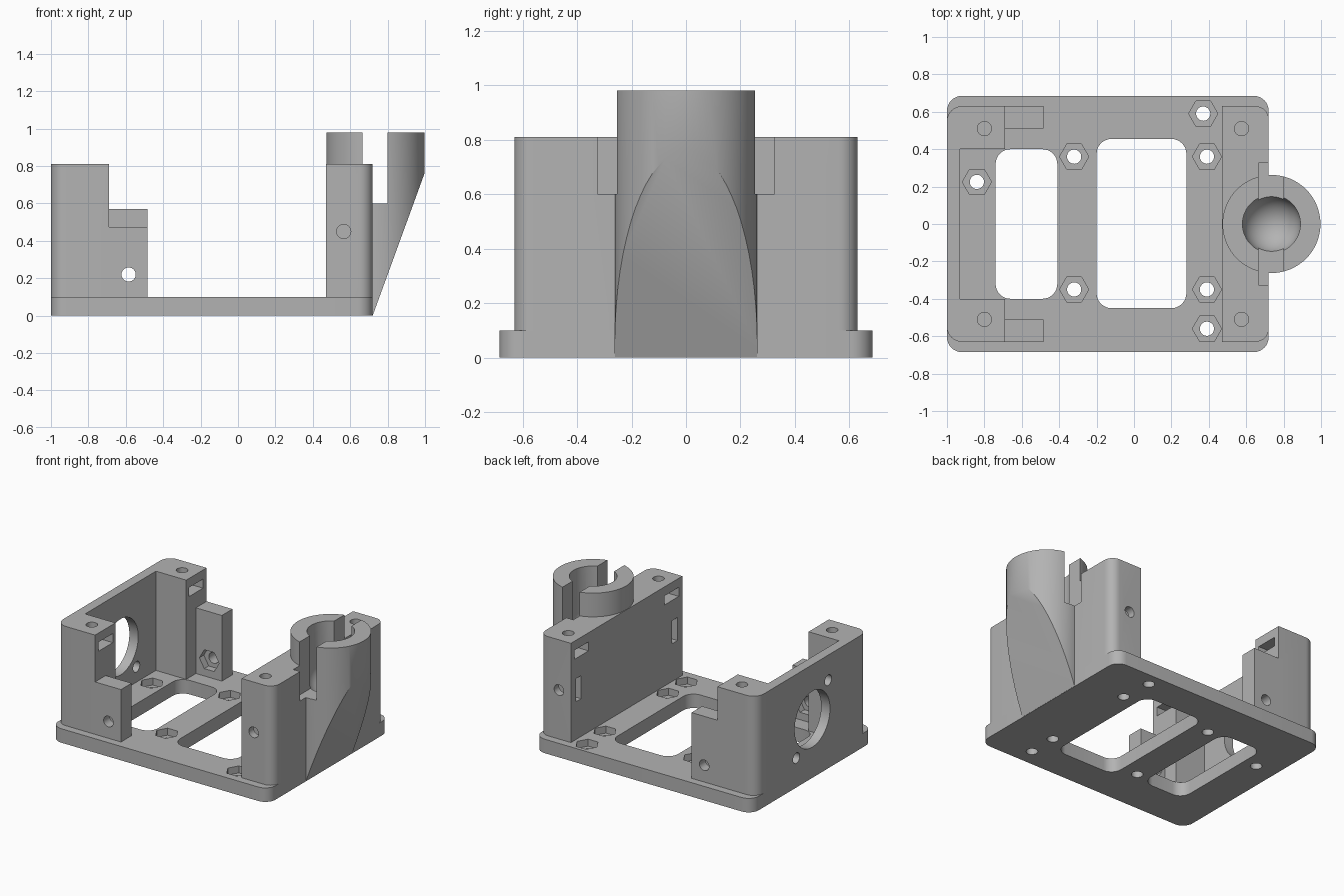
import bpy, bmesh
from math import pi, sin, cos, radians
from mathutils import Matrix

if "Cube" in bpy.data.objects:
    bpy.data.objects.remove(bpy.data.objects["Cube"])

grey = bpy.data.materials.new("plain grey plastic")
grey.use_nodes = True
grey.diffuse_color = (0.45, 0.45, 0.45, 1)
grey.node_tree.nodes["Principled BSDF"].inputs["Base Color"].default_value = grey.diffuse_color


def finish_mesh(bm, name):
    bmesh.ops.recalc_face_normals(bm, faces=bm.faces)
    mesh = bpy.data.meshes.new(name)
    bm.to_mesh(mesh)
    bm.free()
    mesh.materials.append(grey)
    obj = bpy.data.objects.new(name, mesh)
    bpy.context.collection.objects.link(obj)
    return obj


def prism(name, pts, lo, hi, axis="z"):
    """Extrude a flat profile from lo to hi along an axis."""
    place = {"x": lambda u, v, w: (w, u, v),
             "y": lambda u, v, w: (u, w, v),
             "z": lambda u, v, w: (u, v, w)}[axis]
    bm = bmesh.new()
    rings = [[bm.verts.new(place(u, v, w)) for u, v in pts] for w in (lo, hi)]
    n = len(pts)
    for ring in rings:
        bm.faces.new(ring)
    for i in range(n):
        j = (i + 1) % n
        bm.faces.new((rings[0][i], rings[0][j], rings[1][j], rings[1][i]))
    return finish_mesh(bm, name)


def ngon(u, v, r, n=32):
    return [(u + r * cos(2 * pi * i / n), v + r * sin(2 * pi * i / n)) for i in range(n)]


def rect(x0, x1, y0, y1, left=0.0, right=0.0, steps=8):
    """Rectangle with separate corner radii for its left and right ends."""
    pts = []
    corners = ((x1, y1, right, -1, -1), (x0, y1, left, 1, -1),
               (x0, y0, left, 1, 1), (x1, y0, right, -1, 1))
    for k, (x, y, r, sx, sy) in enumerate(corners):
        if r == 0:
            pts.append((x, y))
            continue
        for i in range(steps + 1):
            a = pi / 2 * (k + i / steps)
            pts.append((x + sx * r + r * cos(a), y + sy * r + r * sin(a)))
    return pts


def combine(target, tool, operation="DIFFERENCE"):
    """Apply a boolean and throw the tool away."""
    mod = target.modifiers.new("bool", "BOOLEAN")
    mod.operation, mod.solver, mod.object = operation, "EXACT", tool
    bpy.context.view_layer.update()
    result = bpy.data.meshes.new_from_object(
        target.evaluated_get(bpy.context.evaluated_depsgraph_get()))
    target.modifiers.clear()
    target.data = result
    bpy.data.objects.remove(tool)


def cut(target, pts, lo, hi, axis="z"):
    combine(target, prism("cutter", pts, lo, hi, axis))


def add(target, pts, lo, hi, axis="z"):
    combine(target, prism("addition", pts, lo, hi, axis), "UNION")


HOLE, NUT, TOP = 0.038, 0.078, 0.81

# Base plate with two windows and seven nut pockets
base = prism("base_plate", rect(-1, 0.72, -0.685, 0.685, 0.08, 0.08), 0, 0.1)
cut(base, rect(-0.74, -0.41, -0.4, 0.4, 0.08, 0.08), -0.1, 0.2)
cut(base, rect(-0.2, 0.28, -0.45, 0.455, 0.08, 0.08), -0.1, 0.2)
for x, y in ((0.37, 0.59), (0.39, 0.36), (0.39, -0.35), (0.39, -0.56),
             (-0.32, 0.36), (-0.32, -0.35), (-0.84, 0.225)):
    cut(base, ngon(x, y, NUT, 6), 0.05, 0.2)
    cut(base, ngon(x, y, HOLE), -0.1, 0.2)

# Motor wall: U-shaped block with a round opening and two screw holes
motor = prism("motor_wall", rect(-1, -0.69, -0.63, 0.63, 0.08), 0.1, TOP)
cut(motor, rect(-0.93, -0.5, -0.4, 0.4), 0, 1)
cut(motor, ngon(0, 0.42, 0.2, 48), -1.1, -0.9, "x")
for side in (1, -1):
    cut(motor, ngon(side * 0.18, 0.42 - side * 0.21, HOLE), -1.1, -0.9, "x")

# Stepped brackets beside the motor wall, with nut pockets on the inside
for side, height in ((1, 0.57), (-1, 0.475)):
    y0, y1 = sorted((side * 0.51, side * 0.63))
    add(motor, rect(-0.72, -0.485, y0, y1), 0.1, height)
    y0, y1 = sorted((side * 0.45, side * 0.56))
    cut(motor, ngon(-0.585, 0.22, NUT, 6), y0, y1, "y")
    y0, y1 = sorted((side * 0.45, side * 0.7))
    cut(motor, ngon(-0.585, 0.22, HOLE), y0, y1, "y")

# Socket wall joined to a round tower
socket = prism("socket_wall", rect(0.47, 0.72, -0.63, 0.63, 0, 0.07), 0.1, TOP)
CX = 0.735
add(socket, ngon(CX, 0, 0.262, 64), 0.002, 0.98)

# Slanted underside, cross slot and rounded socket in the tower
cut(socket, [(0.72, 0), (0.997, 0.76), (1.07, 0.96), (1.3, 0.96), (1.3, -0.2), (0.647, -0.2)],
    -0.5, 0.5, "y")
cut(socket, rect(0.665, 0.80, -0.325, 0.325), 0.6, 1.1)
cut(socket, ngon(CX, 0, 0.155, 48), 0.65, 1.1)
bm = bmesh.new()
bmesh.ops.create_uvsphere(bm, u_segments=48, v_segments=24, radius=0.155,
                          matrix=Matrix.Translation((CX, 0, 0.65)))
combine(socket, finish_mesh(bm, "cutter"))

# Lid screw holes with nut slots, and side screws on the socket wall
for side in (1, -1):
    y0, y1 = sorted((side * 0.43, side * 0.59))
    for wall, x, s0, s1 in ((motor, -0.8, -0.88, -0.6), (socket, 0.575, 0.4, 0.655)):
        cut(wall, rect(s0, s1, y0, y1), 0.68, 0.745)
        cut(wall, ngon(x, side * 0.51, HOLE), 0.6, 0.9)
    y0, y1 = sorted((side * 0.515, side * 0.575))
    cut(socket, rect(0.4, 0.65, y0, y1), 0.37, 0.535)
    y0, y1 = sorted((side * 0.42, side * 0.7))
    cut(socket, ngon(0.565, 0.45, HOLE), y0, y1, "y")

# Smooth round walls, crisp edges
for obj in (base, motor, socket):
    bpy.ops.object.select_all(action="DESELECT")
    obj.select_set(True)
    bpy.context.view_layer.objects.active = obj
    bpy.ops.object.shade_smooth_by_angle(angle=radians(30))
